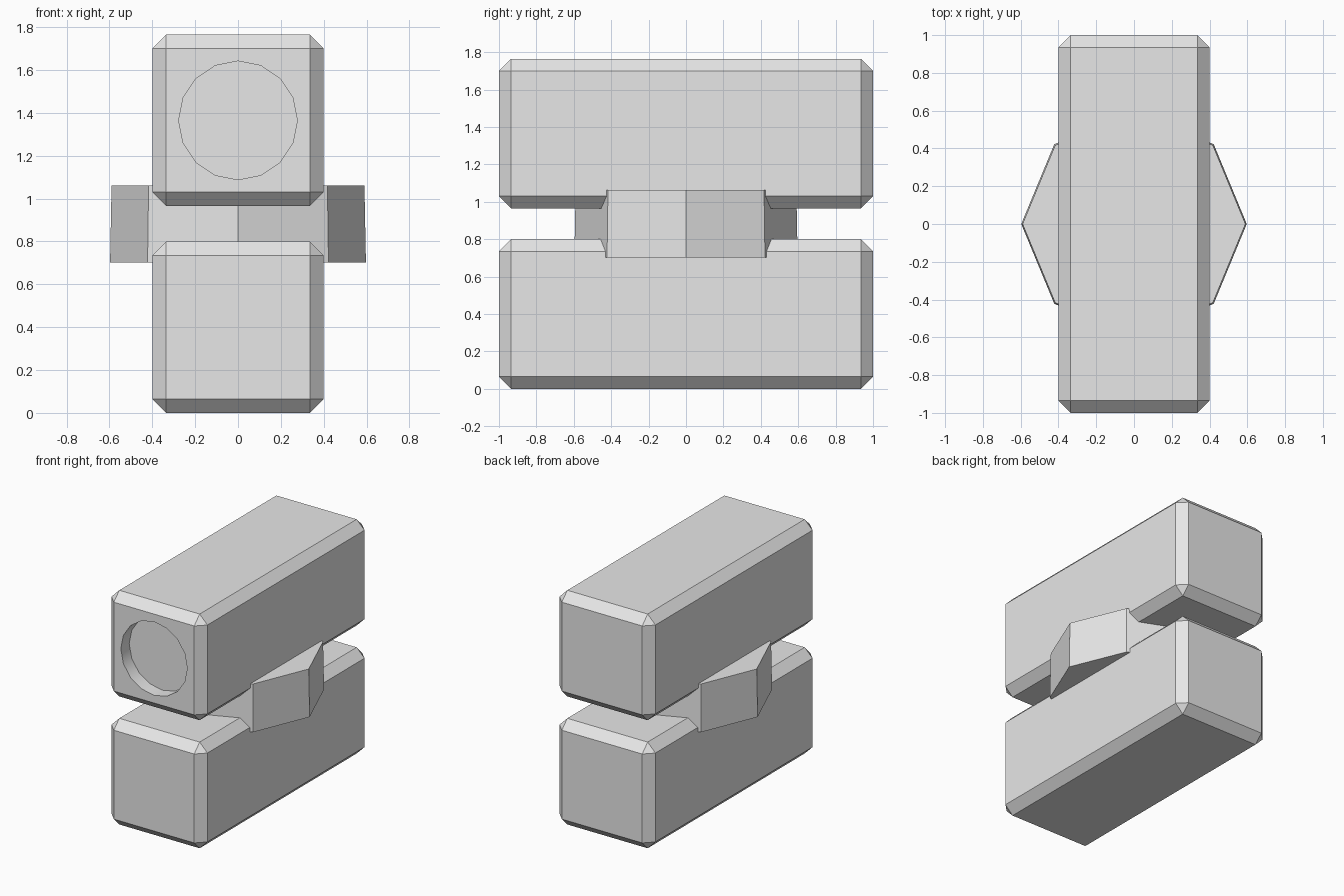
import bpy
import bmesh
import math
from mathutils import Matrix

old = bpy.data.objects.get("Cube")
if old:
    bpy.data.objects.remove(old, do_unlink=True)

# One plain colour for everything
grey = bpy.data.materials.new("light grey")
grey.use_nodes = True
grey.diffuse_color = (0.8, 0.8, 0.8, 1)
grey.node_tree.nodes["Principled BSDF"].inputs["Base Color"].default_value = (0.8, 0.8, 0.8, 1)


def finish(name, bm):
    """Turn a bmesh into a named, coloured object."""
    mesh = bpy.data.meshes.new(name)
    bm.to_mesh(mesh)
    bm.free()
    mesh.materials.append(grey)
    obj = bpy.data.objects.new(name, mesh)
    bpy.context.collection.objects.link(obj)
    return obj


def chamfered_block(name, z):
    bm = bmesh.new()
    bmesh.ops.create_cube(bm, size=1)
    bmesh.ops.scale(bm, vec=(0.8, 2, 0.8), verts=bm.verts)
    bmesh.ops.translate(bm, vec=(0, 0, z), verts=bm.verts)
    bmesh.ops.bevel(bm, geom=bm.edges[:], offset=0.065, segments=1,
                    profile=0.5, affect='EDGES')
    return finish(name, bm)


def prism(name, sides, r_bottom, r_top, depth, matrix):
    bm = bmesh.new()
    bmesh.ops.create_cone(bm, cap_ends=True, segments=sides, radius1=r_bottom,
                          radius2=r_top, depth=depth, matrix=matrix)
    return finish(name, bm)


# Two long blocks, one above the other
lower_block = chamfered_block("lower_block", 0.4)
upper_block = chamfered_block("upper_block", 1.365)

# Slightly tapered eight-sided joint between them
prism("joint", 8, 0.597, 0.59, 0.36, Matrix.Translation((0, 0, 0.882)))

# Shallow round recess in the front of the upper block
cutter = prism("recess_cutter", 16, 0.277, 0.277, 0.2,
               Matrix.Translation((0, -1, 1.365)) @ Matrix.Rotation(math.pi / 2, 4, 'X'))
cutter.hide_render = True
cut = upper_block.modifiers.new("recess", 'BOOLEAN')
cut.operation = 'DIFFERENCE'
cut.solver = 'EXACT'
cut.object = cutter
bpy.ops.object.select_all(action='DESELECT')
upper_block.select_set(True)
bpy.context.view_layer.objects.active = upper_block
bpy.ops.object.modifier_apply(modifier=cut.name)
bpy.data.objects.remove(cutter, do_unlink=True)

# Smooth recess wall, crisp chamfers
bpy.ops.object.shade_smooth_by_angle(angle=math.radians(30))
